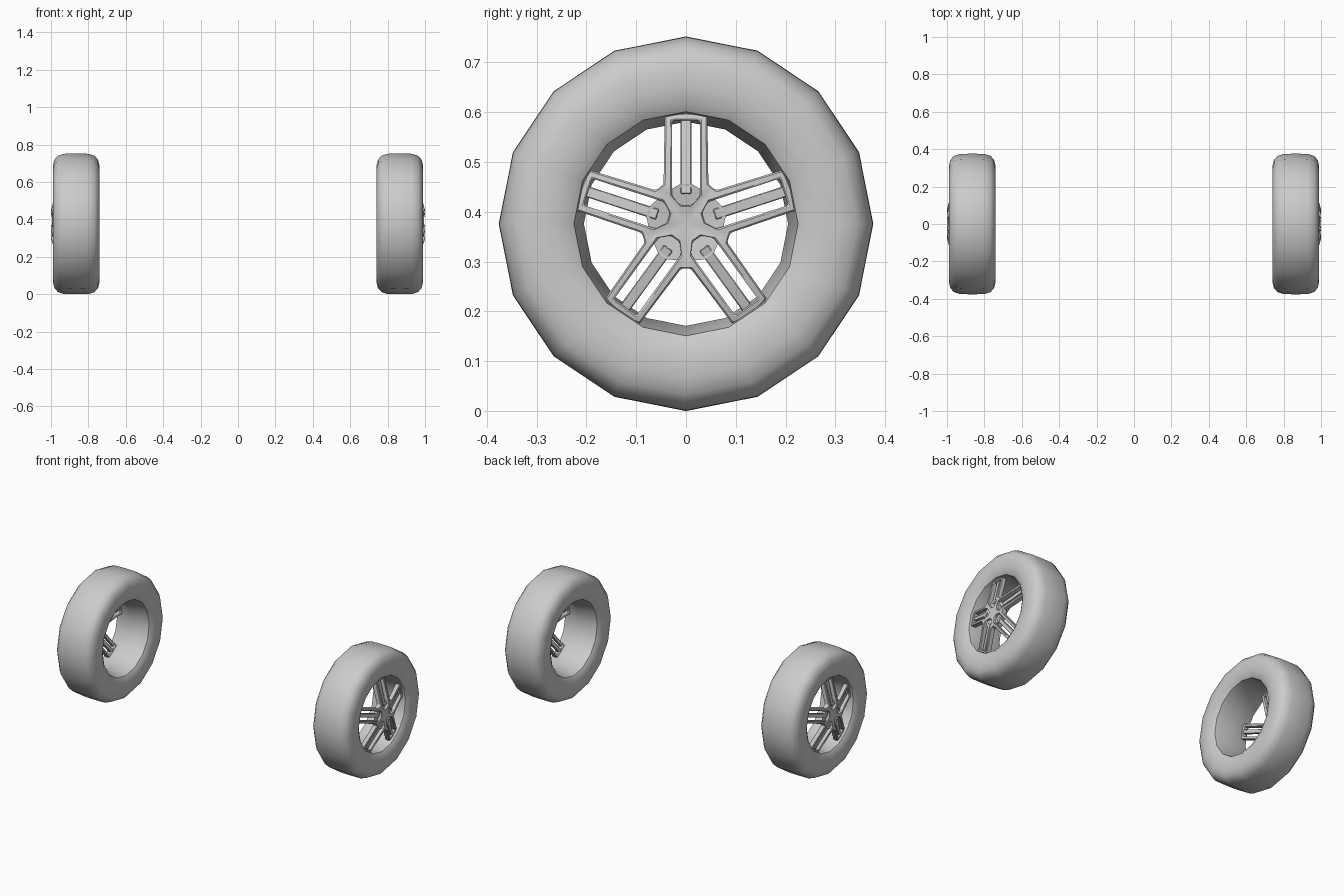
import bpy, bmesh, math
from mathutils import Vector, Matrix

cube = bpy.data.objects.get("Cube")
if cube:
    bpy.data.objects.remove(cube, do_unlink=True)

CENTRE_X, AXLE_Z = 0.865, 0.376
SEGMENTS, SPOKES = 16, 5

grey = bpy.data.materials.new("plain_grey")
grey.use_nodes = True
grey.diffuse_color = (0.6, 0.6, 0.6, 1)
grey.node_tree.nodes["Principled BSDF"].inputs["Base Color"].default_value = (0.6, 0.6, 0.6, 1)


def finish(name, bm, side, bevel=0):
    """Place a wheel part on one side, with optional chamfered edges."""
    bmesh.ops.transform(bm, matrix=Matrix.Diagonal((side, 1, 1, 1)), verts=bm.verts)
    bmesh.ops.recalc_face_normals(bm, faces=bm.faces)
    mesh = bpy.data.meshes.new(name)
    bm.to_mesh(mesh)
    bm.free()
    mesh.materials.append(grey)
    obj = bpy.data.objects.new(name, mesh)
    obj.location.z = AXLE_Z
    bpy.context.collection.objects.link(obj)
    if bevel:
        mod = obj.modifiers.new("chamfer", "BEVEL")
        mod.width = bevel
        mod.segments = 1
        mod.limit_method = "ANGLE"
        mod.angle_limit = math.radians(40)
    bpy.ops.object.select_all(action="DESELECT")
    obj.select_set(True)
    bpy.context.view_layer.objects.active = obj
    bpy.ops.object.shade_smooth_by_angle(angle=math.radians(38))
    return obj


def spoke_face_x(r):
    """Front surface: shallow dish at the hub, then falling back to the rim."""
    if r < 0.08:
        return 0.988 + 0.012 * r / 0.08
    return 1.0 - 0.04 * (r - 0.08) / 0.14


def star_plate(halves, setback, thickness):
    """Mirror half-spoke outlines, repeat them round the axle and thicken."""
    bm = bmesh.new()
    for i in range(SPOKES):
        turn = Matrix.Rotation(2 * math.pi * i / SPOKES, 4, "X")
        for flip in (1, -1):
            for outline in halves:
                verts = []
                for u, v in outline:
                    x = spoke_face_x(math.hypot(u, v)) - setback
                    verts.append(bm.verts.new(turn @ Vector((x, flip * v, u))))
                bm.faces.new(verts)
    bmesh.ops.remove_doubles(bm, verts=bm.verts, dist=0.0005)
    bmesh.ops.recalc_face_normals(bm, faces=bm.faces)
    new = bmesh.ops.extrude_face_region(bm, geom=bm.faces[:], use_keep_orig=True)
    moved = [g for g in new["geom"] if isinstance(g, bmesh.types.BMVert)]
    bmesh.ops.translate(bm, vec=(-thickness, 0, 0), verts=moved)
    return bm


# Tyre and rim barrel half profile: (offset from wheel middle, radius)
half = [(0.0, 0.376), (0.065, 0.375), (0.098, 0.364), (0.117, 0.343),
        (0.125, 0.31), (0.125, 0.275), (0.119, 0.243), (0.108, 0.225)]
profile = half + [(0.0, 0.205)] + [(-x, r) for x, r in reversed(half[1:])]

# Half outlines of the hub web and twin-bar spoke: (along, across)
valley = 0.09
v0 = (valley * math.cos(math.pi / 5), valley * math.sin(math.pi / 5))
v1 = (0.079, 0.045)
p1, p2, p3, p4 = (0.037, 0), (0.037, 0.011), (0.055, 0.028), (0.075, 0.028)
e0, e4, e5 = (0.207, 0), (0.207, 0.028), (0.207, 0.043)
t0, t4, t5 = (0.223, 0), (0.221, 0.028), (0.217, 0.043)
hub = [[(0, 0), p1, p2], [(0, 0), p2, p3, v0], [p3, p4, v1, v0]]
bars = [[p4, e4, e5, v1], [e0, t0, t4, e4], [e4, t4, t5, e5]]

# Recessed centre bar, and the pad filling its pocket at the hub
centre = [[(0.06, 0), (0.212, 0), (0.212, 0.011), (0.06, 0.011)]]
pad = [[(0.03, 0), (0.03, 0.011), (0.055, 0.0285), (0.07, 0.0285), (0.08, 0.011), (0.08, 0)]]

for side, label in ((1, "left"), (-1, "right")):
    bm = bmesh.new()
    ring = [bm.verts.new((CENTRE_X + x, 0, r)) for x, r in profile]
    edges = [bm.edges.new((a, b)) for a, b in zip(ring, ring[1:] + ring[:1])]
    bmesh.ops.spin(bm, geom=ring + edges, cent=(0, 0, 0), axis=(1, 0, 0),
                   angle=2 * math.pi, steps=SEGMENTS, use_merge=True)
    bmesh.ops.remove_doubles(bm, verts=bm.verts, dist=0.0005)
    finish(label + "_tyre", bm, side)
    finish(label + "_spokes", star_plate(hub + bars, 0, 0.03), side, 0.003)
    finish(label + "_centre_bars", star_plate(centre, 0.008, 0.02), side, 0.002)
    finish(label + "_hub_pads", star_plate(pad, 0.014, 0.014), side)
